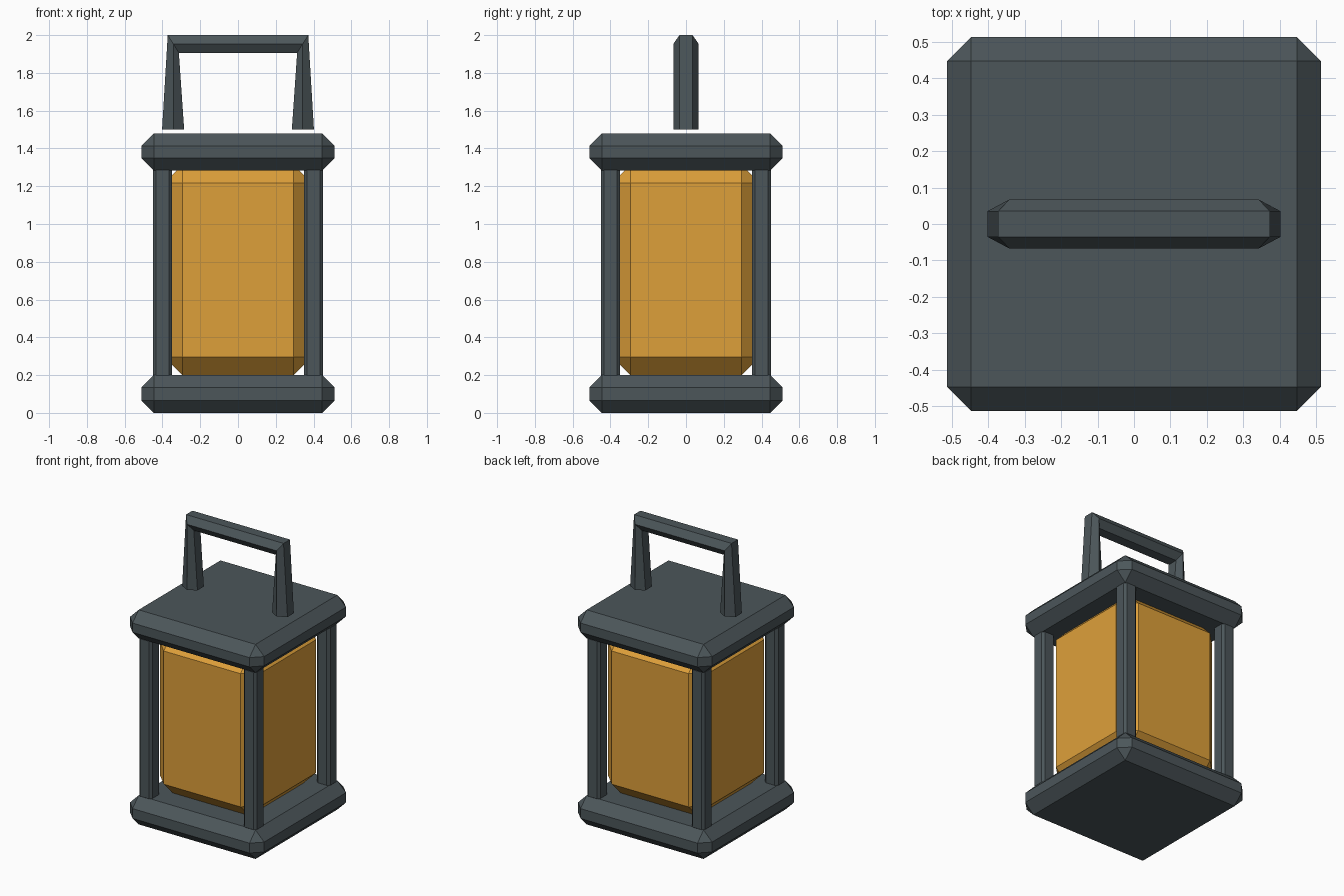
import bpy, bmesh

if "Cube" in bpy.data.objects:
    bpy.data.objects.remove(bpy.data.objects["Cube"])


def material(name, rgb):
    m = bpy.data.materials.new(name)
    m.diffuse_color = (*rgb, 1)
    m.use_nodes = True
    m.node_tree.nodes["Principled BSDF"].inputs["Base Color"].default_value = m.diffuse_color
    return m


IRON = material("dark_iron", (0.072, 0.093, 0.102))
AMBER = material("amber_glass", (0.73, 0.35, 0.042))


def finish(name, bm, mat):
    bmesh.ops.recalc_face_normals(bm, faces=bm.faces[:])
    me = bpy.data.meshes.new(name)
    bm.to_mesh(me)
    bm.free()
    me.materials.append(mat)
    ob = bpy.data.objects.new(name, me)
    bpy.context.collection.objects.link(ob)
    return ob


def chamfered_box(name, x, y, z, chamfer, mat):
    """Box spanning the (min, max) ranges, all edges cut at 45 degrees."""
    bm = bmesh.new()
    bmesh.ops.create_cube(bm, size=1)
    for v in bm.verts:
        v.co = [lo + (hi - lo) * (c + 0.5) for c, (lo, hi) in zip(v.co, (x, y, z))]
    bmesh.ops.bevel(bm, geom=bm.edges[:], offset=chamfer, offset_type='OFFSET',
                    segments=1, profile=0.5, affect='EDGES')
    return finish(name, bm, mat)


# Base and cap slabs
W = (-0.512, 0.512)
chamfered_box("base", W, W, (0, 0.2), 0.066, IRON)
chamfered_box("cap", W, W, (1.284, 1.48), 0.066, IRON)

# Glass body, tucked slightly into the cap
G = (-0.391, 0.391)
chamfered_box("glass", G, G, (0.199, 1.314), 0.098, AMBER)

# Corner posts
for sx, side in ((-1, "left"), (1, "right")):
    for sy, end in ((-1, "front"), (1, "back")):
        span = [tuple(sorted((s * 0.349, s * 0.449))) for s in (sx, sy)]
        chamfered_box(f"{end}_{side}_post", *span, (0.183, 1.301), 0.016, IRON)

# Handle: a hexagonal section swept through two mitred corners
# each station: outer, middle and inner points in x, z
foot = ((0.402, 1.5), (0.342, 1.5), (0.285, 1.5))
corner = ((0.372, 2.0), (0.342, 1.953), (0.313, 1.906))
bm = bmesh.new()
rings = []
for sx, station in ((-1, foot), (-1, corner), (1, corner), (1, foot)):
    outer, mid, inner = station
    section = ((outer, 0.035), (mid, 0.067), (inner, 0.035),
               (inner, -0.035), (mid, -0.067), (outer, -0.035))
    rings.append([bm.verts.new((sx * x, y, z)) for (x, z), y in section])
for a, b in zip(rings, rings[1:]):
    for i in range(6):
        j = (i + 1) % 6
        bm.faces.new((a[i], a[j], b[j], b[i]))
bm.faces.new(rings[0])
bm.faces.new(rings[-1])
finish("handle", bm, IRON)
